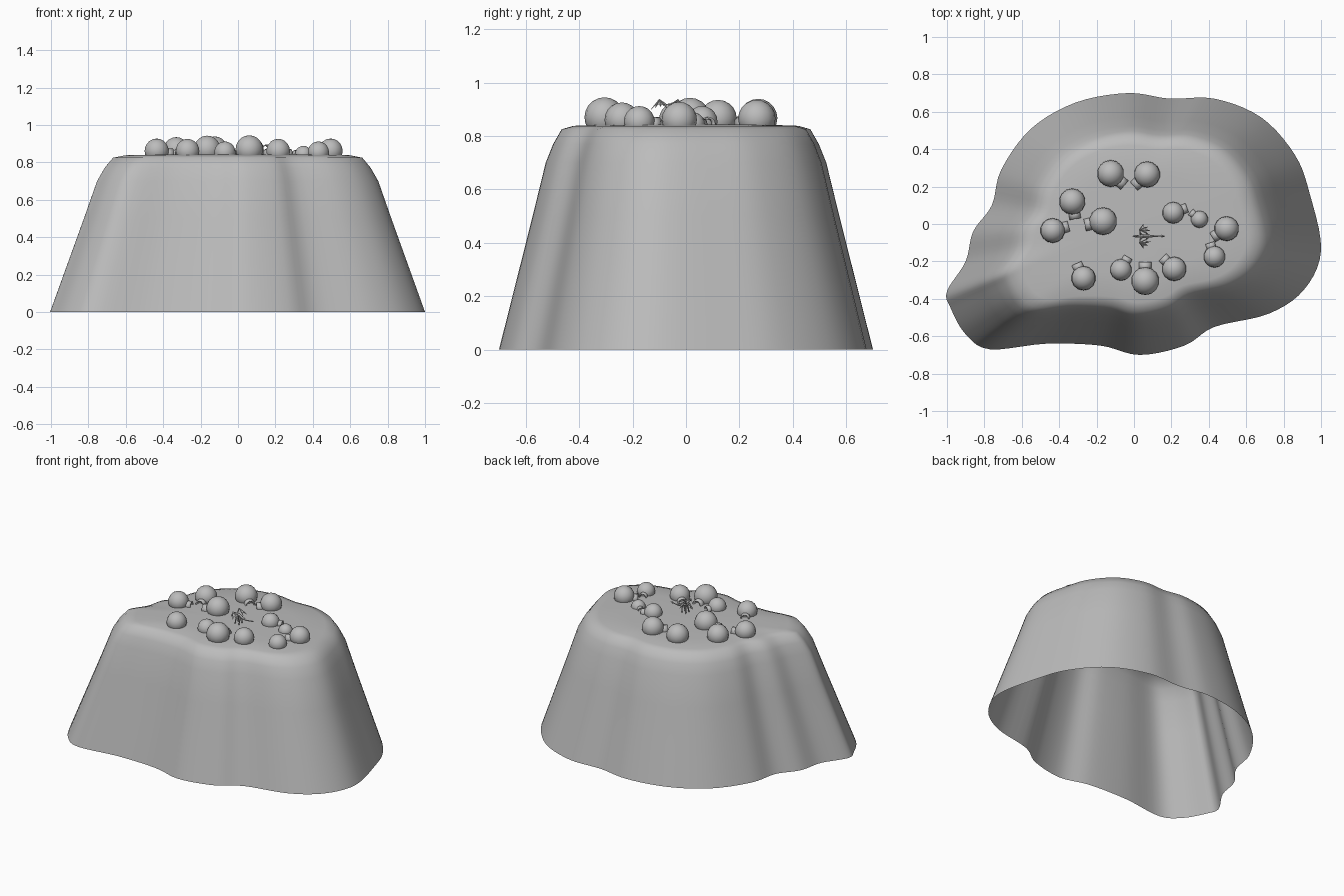
import bpy, bmesh, math
from mathutils import Vector

cube = bpy.data.objects.get("Cube")
if cube:
    bpy.data.objects.remove(cube, do_unlink=True)

grey = bpy.data.materials.new("stone grey")
grey.use_nodes = True
grey.diffuse_color = (0.5, 0.5, 0.5, 1)
grey.node_tree.nodes["Principled BSDF"].inputs["Base Color"].default_value = (0.5, 0.5, 0.5, 1)


def finish(name, bm, angle=None):
    bmesh.ops.recalc_face_normals(bm, faces=bm.faces)
    mesh = bpy.data.meshes.new(name)
    bm.to_mesh(mesh)
    bm.free()
    mesh.materials.append(grey)
    obj = bpy.data.objects.new(name, mesh)
    bpy.context.collection.objects.link(obj)
    if angle:
        bpy.ops.object.select_all(action='DESELECT')
        obj.select_set(True)
        bpy.context.view_layer.objects.active = obj
        bpy.ops.object.shade_smooth_by_angle(angle=math.radians(angle))
    return obj


def smooth_loop(points, steps):
    """Closed Catmull-Rom loop through the points."""
    pts, out = [Vector(p) for p in points], []
    n = len(pts)
    for i in range(n):
        a, b, c, d = (pts[(i + k - 1) % n] for k in range(4))
        for s in range(steps):
            t = s / steps
            out.append(0.5 * (2 * b + (c - a) * t + (2 * a - 5 * b + 4 * c - d) * t ** 2
                              + (3 * b - a - 3 * c + d) * t ** 3))
    return out


def tube(bm, a, b, r1, r2, sides=6, caps=True):
    a, b = Vector(a), Vector(b)
    axis = b - a
    mat = axis.to_track_quat('Z', 'Y').to_matrix().to_4x4()
    mat.translation = (a + b) / 2
    bmesh.ops.create_cone(bm, cap_ends=caps, segments=sides, radius1=r1, radius2=r2,
                          depth=axis.length, matrix=mat)


# Hollow plateau: wavy outline narrowing upward, open underneath
outline = smooth_loop([
    (-1, -.36), (-.9, -.2), (-.86, -.04), (-.76, .1), (-.71, .29), (-.55, .51),
    (-.31, .65), (-.03, .7), (.19, .67), (.43, .67), (.68, .57), (.86, .37),
    (.94, .16), (1, -.14), (.91, -.35), (.72, -.48), (.43, -.55), (.27, -.65),
    (.03, -.7), (-.18, -.65), (-.47, -.64), (-.77, -.67), (-.9, -.59), (-.98, -.45)], 5)
bm = bmesh.new()
rings = []
for scale, z in ((1, 0), (.91, .25), (.82, .5), (.75, .7), (.71, .77),
                 (.665, .825), (.6, .838), (.4, .843)):
    rings.append([bm.verts.new((p.x * scale, p.y * scale, z)) for p in outline])
count = len(outline)
for low, high in zip(rings, rings[1:]):
    for i in range(count):
        j = (i + 1) % count
        bm.faces.new((low[i], low[j], high[j], high[i]))
centre = bm.verts.new((0, 0, .845))
for i in range(count):
    bm.faces.new((rings[-1][i], rings[-1][(i + 1) % count], centre))
plateau = finish("plateau", bm)
plateau.data.shade_smooth()

# Dome huts, each with a short entrance tunnel: x, y, radius, tunnel bearing in degrees
huts = [
    (-.125, .27, .072, -40), (.07, .265, .07, 222), (-.33, .12, .07, -80),
    (-.165, .015, .074, 192), (-.435, -.035, .066, 15), (-.27, -.29, .065, 115),
    (-.07, -.245, .058, 60), (.06, -.305, .075, 90), (.215, -.24, .065, 135),
    (.43, -.175, .058, 108), (.495, -.025, .066, 212), (.35, .025, .046, 140),
    (.21, .06, .058, 20)]
for x, y, r, bearing in huts:
    z = .8 + r * .93
    bm = bmesh.new()
    bmesh.ops.create_uvsphere(bm, u_segments=14, v_segments=10, radius=r)
    bmesh.ops.translate(bm, verts=bm.verts, vec=(x, y, z))
    finish("hut_dome", bm, 40)
    way = Vector((math.cos(math.radians(bearing)), math.sin(math.radians(bearing)), 0))
    base = Vector((x, y, .845))
    bm = bmesh.new()
    tube(bm, base + way * r * .7, base + way * r * 1.35, r * .44, r * .44, 12, False)
    tunnel = finish("hut_tunnel", bm, 40)
    wall = tunnel.modifiers.new("wall", 'SOLIDIFY')
    wall.thickness = r * .12

# Small winged beast hovering over the middle: body, neck, tail and barbed tip
bm = bmesh.new()
spine = [((.0, .895), .004), ((.02, .915), .007), ((.045, .91), .012), ((.075, .895), .01),
         ((.11, .885), .005), ((.15, .89), .002)]
for ((xa, za), ra), ((xb, zb), rb) in zip(spine, spine[1:]):
    tube(bm, (xa, -.065, za), (xb, -.065, zb), ra, rb)
tube(bm, (.148, -.065, .89), (.168, -.065, .892), .008, 0, 4)
tube(bm, (.012, -.065, .9), (-.005, -.065, .885), .008, .003)
for side in (-1, 1):
    for x in (.04, .07):
        tube(bm, (x, -.065 + side * .008, .9), (x - .005, -.065 + side * .018, .85), .006, .003)
finish("beast_body", bm, 40)

# Ribbed wings, arched outward and swept back
for side, label in ((-1, "right"), (1, "left")):
    bm = bmesh.new()
    root = (.035, -.065 + side * .008, .915)
    wrist = (.03, -.065 + side * .035, .935)
    tube(bm, root, wrist, .004, .003)
    tips = [(.05, -.065 + side * .065, .9), (.075, -.065 + side * .05, .905),
            (.09, -.065 + side * .03, .91), (.08, -.065 + side * .008, .905)]
    for tip in tips:
        tube(bm, wrist, tip, .003, .001, 5)
    for a, b in zip(tips, tips[1:]):
        notch = (Vector(a) + Vector(b)) / 2 * .6 + Vector(wrist) * .4
        bm.faces.new([bm.verts.new(p) for p in (wrist, a, notch)])
        bm.faces.new([bm.verts.new(p) for p in (wrist, notch, b)])
    finish(label + "_wing", bm)
